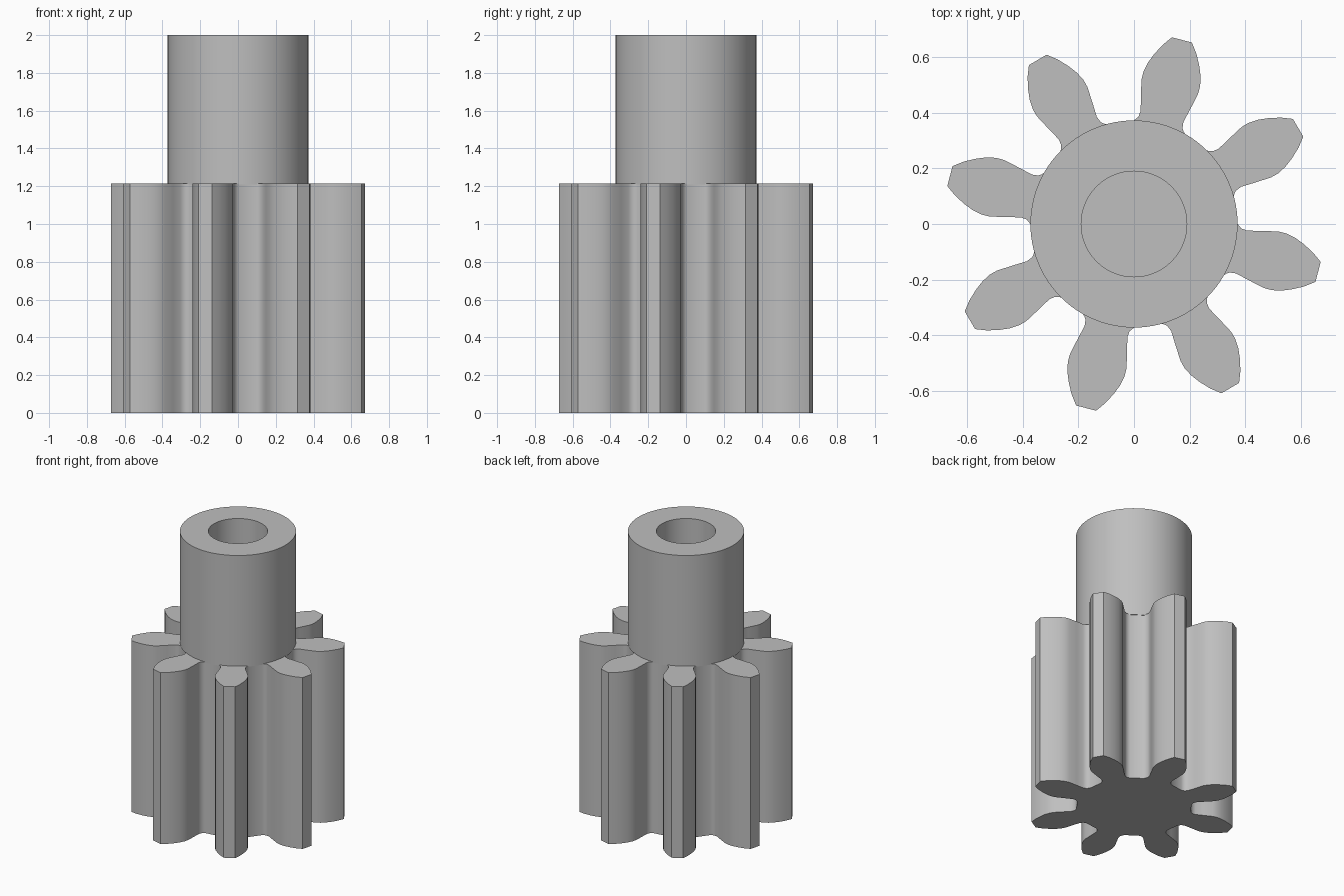
import bpy
import bmesh
import math
from mathutils import Matrix, Vector

cube = bpy.data.objects.get("Cube")
if cube:
    bpy.data.objects.remove(cube, do_unlink=True)

TEETH = 8
FIRST_ANGLE = math.radians(30.4)
GEAR_HEIGHT = 1.215
HUB_RADIUS = 0.373
BORE_RADIUS = 0.19

# Plain grey for the whole part
grey = bpy.data.materials.new("plain grey")
grey.use_nodes = True
colour = (0.52, 0.52, 0.52, 1)
grey.diffuse_color = colour
grey.node_tree.nodes["Principled BSDF"].inputs["Base Color"].default_value = colour


def finish(bm, name):
    """Turn a bmesh into a smooth object with sharp corners."""
    bmesh.ops.recalc_face_normals(bm, faces=bm.faces[:])
    mesh = bpy.data.meshes.new(name)
    bm.to_mesh(mesh)
    bm.free()
    mesh.materials.append(grey)
    obj = bpy.data.objects.new(name, mesh)
    bpy.context.collection.objects.link(obj)
    bpy.ops.object.select_all(action="DESELECT")
    obj.select_set(True)
    bpy.context.view_layer.objects.active = obj
    bpy.ops.object.shade_smooth_by_angle(angle=math.radians(35))
    return obj


# Gear: one tooth flank from root to tip (radial, sideways), mirrored and repeated
flank = [(0.357, 0.099), (0.366, 0.090), (0.378, 0.082), (0.40, 0.0795),
         (0.45, 0.0915), (0.51, 0.105), (0.54, 0.1055), (0.575, 0.098),
         (0.61, 0.084), (0.65, 0.063), (0.685, 0.037)]
tooth = [(u, -v) for u, v in flank] + flank[::-1]
bm = bmesh.new()
outline = []
for i in range(TEETH):
    turn = Matrix.Rotation(FIRST_ANGLE + i * math.tau / TEETH, 3, "Z")
    outline += [bm.verts.new(turn @ Vector((u, v, 0))) for u, v in tooth]
base = bm.faces.new(outline)
extruded = bmesh.ops.extrude_face_region(bm, geom=[base], use_keep_orig=True)
top_verts = [g for g in extruded["geom"] if isinstance(g, bmesh.types.BMVert)]
bmesh.ops.translate(bm, verts=top_verts, vec=(0, 0, GEAR_HEIGHT))
finish(bm, "gear_teeth")

# Hub: lathed sleeve with a blind bore open at the top
bm = bmesh.new()
profile = [(0, 1.21), (HUB_RADIUS, 1.21), (HUB_RADIUS, 2), (BORE_RADIUS, 2),
           (BORE_RADIUS, 1.22), (0, 1.22)]
verts = [bm.verts.new((r, 0, z)) for r, z in profile]
edges = [bm.edges.new(pair) for pair in zip(verts, verts[1:])]
bmesh.ops.spin(bm, geom=verts + edges, cent=(0, 0, 0), axis=(0, 0, 1),
               angle=math.tau, steps=96, use_merge=True)
bmesh.ops.remove_doubles(bm, verts=bm.verts[:], dist=0.0001)
finish(bm, "hub_sleeve")
